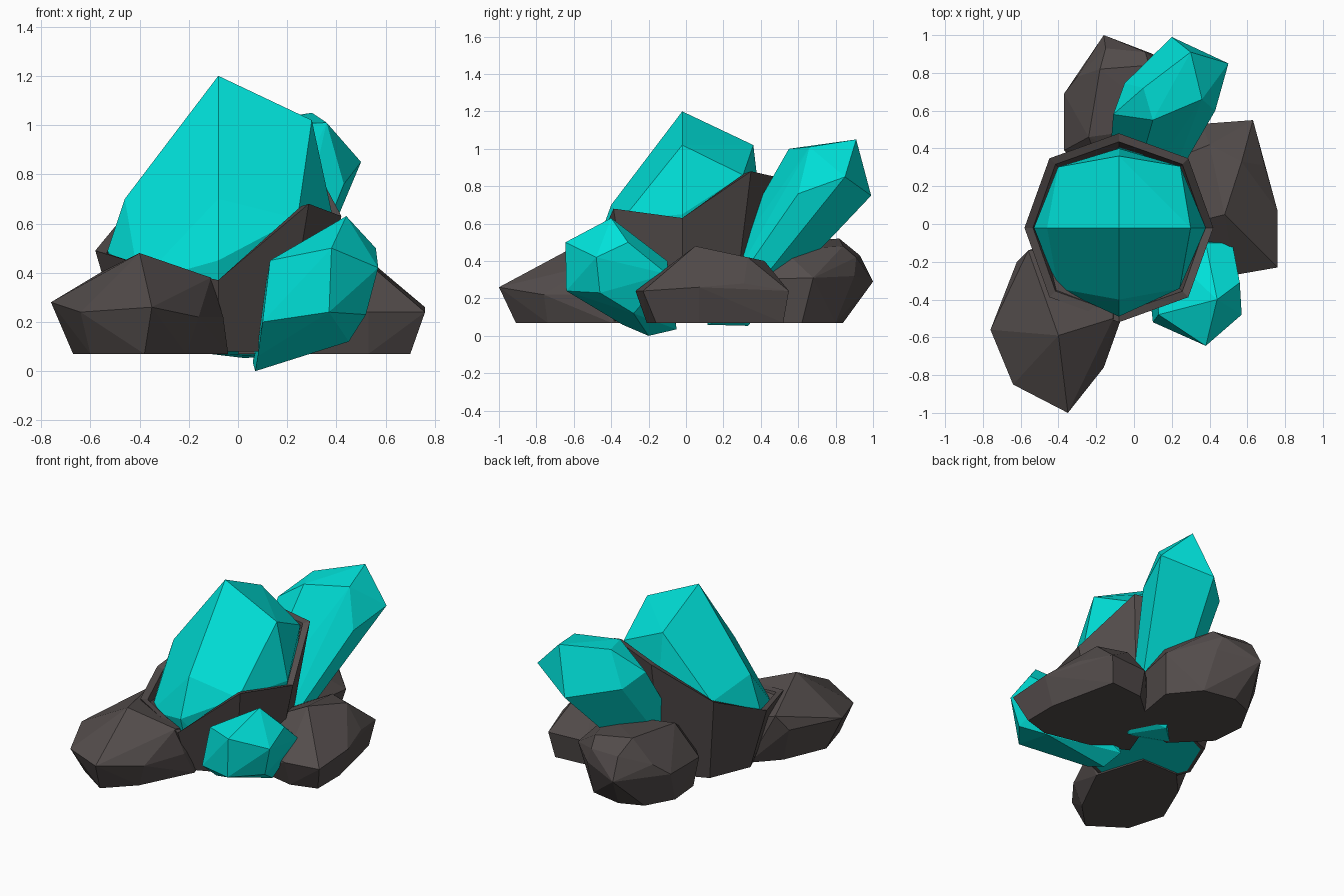
import bpy, bmesh
from math import sin, cos, pi, radians
from mathutils import Vector


def material(name, rgb):
    m = bpy.data.materials.new(name)
    m.diffuse_color = (*rgb, 1)
    return m


TEAL = material("teal_crystal", (0.0, 0.76, 0.70))
ROCK = material("dark_rock", (0.088, 0.074, 0.072))


def finish(bm, name, mat):
    bmesh.ops.recalc_face_normals(bm, faces=bm.faces[:])
    me = bpy.data.meshes.new(name)
    bm.to_mesh(me)
    bm.free()
    me.materials.append(mat)
    ob = bpy.data.objects.new(name, me)
    bpy.context.collection.objects.link(ob)
    return ob


def hull(name, points, mat):
    """Faceted solid around the given corner points."""
    bm = bmesh.new()
    for p in points:
        bm.verts.new(p)
    res = bmesh.ops.convex_hull(bm, input=bm.verts[:])
    junk = {e for e in res["geom_interior"] + res["geom_unused"]
            if isinstance(e, bmesh.types.BMVert)}
    bmesh.ops.delete(bm, geom=list(junk), context='VERTS')
    bmesh.ops.dissolve_limit(bm, angle_limit=radians(4), verts=bm.verts[:], edges=bm.edges[:])
    return finish(bm, name, mat)


def rock(name, upper, base):
    """Boulder: upper corners over a flat base outline."""
    return hull(name, upper + [(x, y, 0.07) for x, y in base], ROCK)


CX, CY = -0.08, -0.02


def polar(i, r, z):
    a = i * pi / 4
    return (CX + r * cos(a), CY + r * sin(a), z)


# Main crystal: apex, four shoulder corners, eight girdle corners, flat base
shoulder = [1.02, 1.02, 0.70, 0.70]
girdle = [(0.46, 0.65), (0.46, 0.86), (0.42, 0.68), (0.455, 0.62),
          (0.45, 0.49), (0.455, 0.36), (0.47, 0.45), (0.455, 0.62)]
pts = [(CX, CY, 1.2)]
pts += [polar(2 * i, 0.38, z) for i, z in enumerate(shoulder)]
pts += [polar(i, r, z) for i, (r, z) in enumerate(girdle)]
pts += [polar(i, 0.36, 0.08) for i in range(8)]
hull("main_crystal", pts, TEAL)

# Jagged eight-sided rock collar, narrowing to the ground
rim = [0.63, 0.88, 0.85, 0.65, 0.49, 0.45, 0.37, 0.68]
bm = bmesh.new()
loops = []
for k, (r, top) in enumerate([(0.38, False), (0.50, True), (0.455, True), (0.355, False)]):
    loops.append([bm.verts.new(polar(i, r + (0.02 if i % 2 and top else 0),
                                     rim[i] - (0.01 if k == 2 else 0) if top else 0.08))
                  for i in range(8)])
for a, b in zip(loops, loops[1:] + loops[:1]):
    for i in range(8):
        j = (i + 1) % 8
        bm.faces.new((a[i], a[j], b[j], b[i]))
finish(bm, "rock_collar", ROCK)

# Back crystal: faceted tip, shaft carried back along its axis to the middle
tip = [(0.30, 0.91, 1.05), (0.36, 0.66, 1.01), (0.05, 0.72, 1.01), (0.10, 0.55, 1.0)]
waist = [(0.43, 0.60, 0.76), (0.50, 0.85, 0.85), (0.20, 0.99, 0.75),
         (-0.05, 0.745, 0.78), (-0.11, 0.58, 0.85)]
mid = sum((Vector(p) for p in waist), Vector()) / len(waist)
foot = Vector((0.02, 0.20, 0.08))
shaft = []
for p in waist + [tip[3]]:
    shaft.append(foot + (Vector(p) - mid) * 0.55)
    shaft[-1].z = max(shaft[-1].z, 0.04)
hull("back_crystal", tip + waist + shaft, TEAL)

# Small front crystal
hull("front_crystal", [
    (0.44, -0.40, 0.63), (0.56, -0.31, 0.50), (0.57, -0.48, 0.42),
    (0.38, -0.645, 0.50), (0.13, -0.48, 0.45), (0.37, -0.64, 0.24),
    (0.10, -0.52, 0.20), (0.52, -0.46, 0.23), (0.07, -0.20, 0.0),
    (0.08, -0.34, 0.06), (0.06, -0.05, 0.035), (0.45, -0.28, 0.12),
    (0.52, -0.10, 0.33), (0.38, -0.10, 0.40), (0.12, -0.10, 0.30)], TEAL)

# Front left boulder
rock("front_left_rock",
     [(-0.76, -0.56, 0.28), (-0.64, -0.85, 0.24), (-0.35, -1.0, 0.26),
      (-0.16, -0.76, 0.22), (-0.06, -0.48, 0.22), (-0.12, -0.10, 0.28),
      (-0.62, -0.20, 0.30), (-0.40, -0.59, 0.48), (-0.11, -0.50, 0.38),
      (-0.56, -0.14, 0.40)],
     [(-0.67, -0.52), (-0.60, -0.76), (-0.38, -0.91), (-0.21, -0.74),
      (-0.04, -0.40), (-0.14, -0.08), (-0.40, -0.08), (-0.55, -0.24)])

# Right boulder
rock("right_rock",
     [(0.76, 0.07, 0.26), (0.76, -0.23, 0.24), (0.53, -0.27, 0.24), (0.05, -0.06, 0.28),
      (0.15, 0.32, 0.28), (0.36, 0.53, 0.24), (0.63, 0.55, 0.24), (0.69, 0.31, 0.28),
      (0.48, 0.05, 0.48), (0.57, 0.33, 0.42), (0.40, 0.42, 0.40)],
     [(0.70, 0.07), (0.70, -0.16), (0.53, -0.21), (0.20, -0.14), (0.0, -0.04),
      (0.12, 0.28), (0.37, 0.50), (0.60, 0.52)])

# Back boulder, reaching in under the collar
rock("back_rock",
     [(-0.16, 1.0, 0.29), (-0.37, 0.69, 0.28), (-0.37, 0.39, 0.28), (-0.12, 0.14, 0.28),
      (0.24, 0.24, 0.30), (0.32, 0.68, 0.31), (0.10, 0.90, 0.32), (-0.18, 0.82, 0.52),
      (0.08, 0.84, 0.48), (-0.24, 0.46, 0.50), (0.20, 0.52, 0.46), (-0.30, 0.78, 0.36),
      (-0.15, 0.93, 0.43), (0.06, 0.91, 0.42)],
     [(-0.09, 0.84), (-0.24, 0.78), (-0.34, 0.60), (-0.32, 0.38), (-0.11, 0.17),
      (0.21, 0.26), (0.27, 0.62), (0.12, 0.80)])
